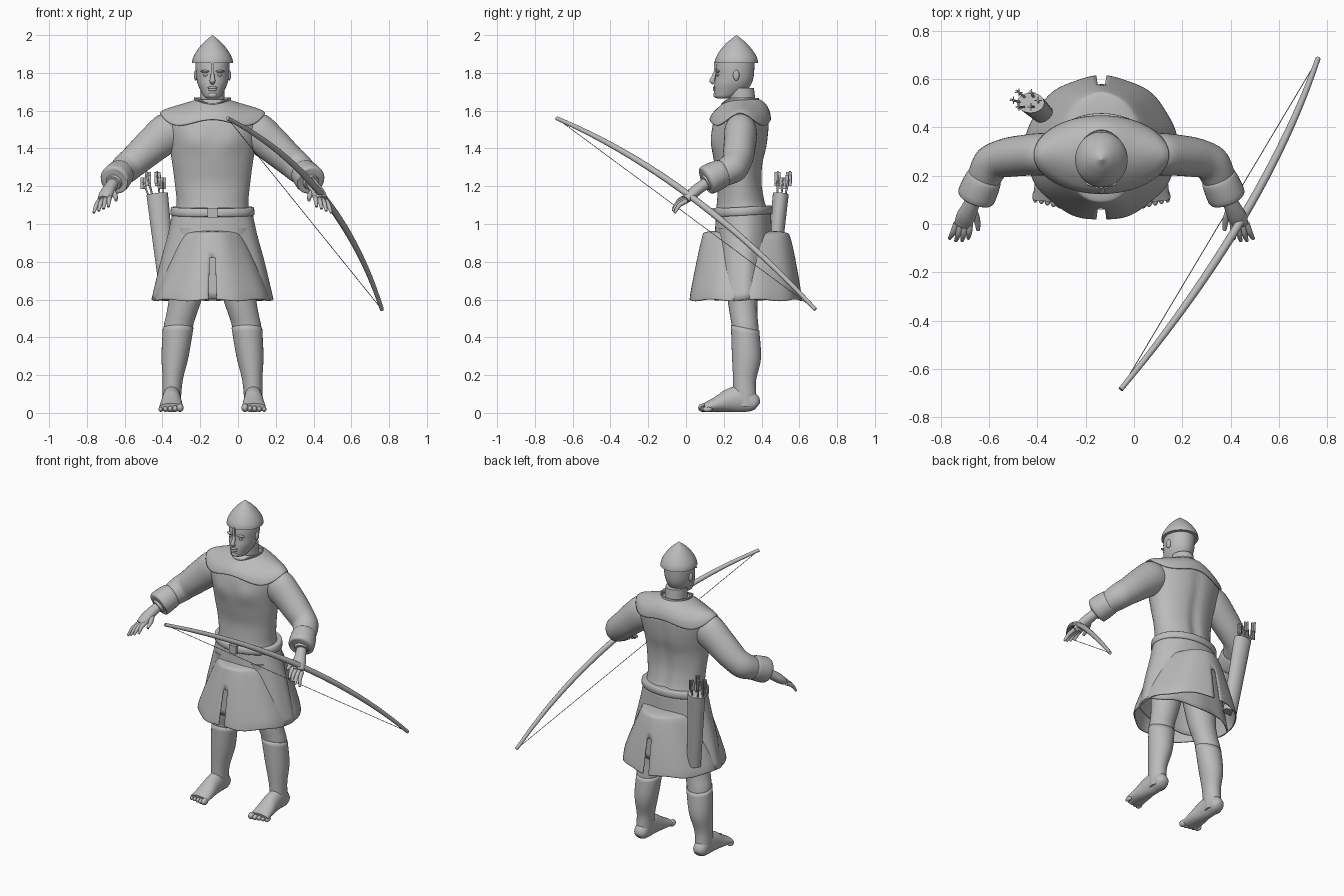
import bpy, bmesh, math
from mathutils import Vector as V

cube = bpy.data.objects.get("Cube")
if cube:
    bpy.data.objects.remove(cube)

CX = -0.135  # centre line of the body
stone = bpy.data.materials.new("plain grey")
stone.use_nodes = True
stone.diffuse_color = (0.5, 0.5, 0.5, 1)
stone.node_tree.nodes["Principled BSDF"].inputs["Base Color"].default_value = (0.5, 0.5, 0.5, 1)


def finish(name, bm, thick=0, angle=50):
    bmesh.ops.recalc_face_normals(bm, faces=bm.faces)
    me = bpy.data.meshes.new(name)
    bm.to_mesh(me)
    bm.free()
    me.materials.append(stone)
    ob = bpy.data.objects.new(name, me)
    bpy.context.collection.objects.link(ob)
    if thick:
        mod = ob.modifiers.new("thickness", "SOLIDIFY")
        mod.thickness = thick
    bpy.ops.object.select_all(action="DESELECT")
    ob.select_set(True)
    bpy.context.view_layer.objects.active = ob
    bpy.ops.object.shade_smooth_by_angle(angle=math.radians(angle))


def smooth_path(items, steps):
    """Catmull-Rom through tuples of vectors."""
    out, last = [], len(items) - 1
    for i in range(last):
        a, b, c, d = (items[max(0, min(last, k))] for k in (i - 1, i, i + 1, i + 2))
        for s in range(steps):
            t = s / steps
            out.append(tuple(0.5 * (2 * q + (r - p) * t + (2 * p - 5 * q + 4 * r - w) * t * t
                                    + (3 * q - p - 3 * r + w) * t ** 3)
                             for p, q, r, w in zip(a, b, c, d)))
    return out + [items[-1]]


def skin(name, sections, n=32, steps=4, cap=True, thick=0, shape=None, cut=None):
    """Skin elliptical sections given as (centre, half axis, half axis)."""
    bm = bmesh.new()
    rings = []
    secs = smooth_path(sections, steps)
    for k, (c, u, v) in enumerate(secs):
        ring = []
        for j in range(n):
            a = math.tau * j / n
            p = c + u * math.cos(a) + v * math.sin(a)
            if shape:
                p = shape(p, a, k / (len(secs) - 1))
            ring.append(bm.verts.new(p))
        rings.append(ring)
    for r, q in zip(rings, rings[1:]):
        for j in range(n):
            i = (j + 1) % n
            bm.faces.new((r[j], r[i], q[i], q[j]))
    if cap:
        bm.faces.new(rings[0])
        bm.faces.new(rings[-1])
    if cut:
        gone = [f for f in bm.faces if cut(f.calc_center_median())]
        bmesh.ops.delete(bm, geom=gone, context="FACES")
    finish(name, bm, thick)


def loft(name, rows, **kw):
    """Rows are (height, half width, front y, back y)."""
    skin(name, [(V((CX, (f + b) / 2, z)), V((w, 0, 0)), V((0, (b - f) / 2, 0)))
                for z, w, f, b in rows], **kw)


def tube(name, pts, radii, **kw):
    pts = [V(p) for p in pts]
    whole = (pts[-1] - pts[0]).normalized()
    ref = V((0, 1, 0)) if abs(whole.z) > 0.9 else V((0, 0, 1))
    secs = []
    for i, p in enumerate(pts):
        d = (pts[min(i + 1, len(pts) - 1)] - pts[max(i - 1, 0)]).normalized()
        u = d.cross(ref).normalized()
        r = radii[i] if isinstance(radii, list) else radii
        a, b = r if isinstance(r, tuple) else (r, r)
        secs.append((p, u * a, u.cross(d) * b))
    skin(name, secs, **kw)


def ball(name, c, size):
    bm = bmesh.new()
    bmesh.ops.create_uvsphere(bm, u_segments=16, v_segments=10, radius=1)
    for v in bm.verts:
        v.co = V(c) + V(v.co[i] * size[i] for i in range(3))
    finish(name, bm)


def box(name, c, size):
    bm = bmesh.new()
    bmesh.ops.create_cube(bm, size=1)
    for v in bm.verts:
        v.co = V(c) + V(v.co[i] * size[i] for i in range(3))
    finish(name, bm, angle=30)


# Torso with a muscled chest and a spine groove
def muscles(p, a, t):
    front = max(0, -math.sin(a))
    x, z = abs(p.x - CX), p.z
    pec = math.exp(-((x - 0.1) / 0.07) ** 2 - ((z - 1.44) / 0.06) ** 2)
    spine = max(0, math.sin(a)) * math.exp(-(x / 0.035) ** 2) * (1 - t)
    return p - V((0, 0.014 * pec * front + 0.02 * spine, 0))


loft("torso", [(1.085, .192, .16, .435), (1.13, .19, .165, .42), (1.22, .2, .168, .405),
               (1.32, .213, .15, .41), (1.41, .228, .137, .43), (1.5, .25, .138, .44),
               (1.56, .25, .152, .44), (1.605, .19, .185, .43), (1.645, .1, .21, .4)],
     n=64, shape=muscles)


# Shoulder mantle, its hem arched up at the middle of front and back
def drape(p, a, t):
    sag = math.sin(a) ** 2 * (0.035 + 0.19 * math.cos(a) ** 2)
    return p - V((0, 0, sag * t * t))


loft("shoulder_mantle", [(1.66, .085, .215, .39), (1.645, .13, .198, .415), (1.626, .195, .17, .434),
                         (1.606, .255, .14, .446), (1.588, .28, .124, .45)],
     n=64, cap=False, thick=0.006, shape=drape)
loft("collar", [(1.605, .085, .2, .4), (1.64, .09, .196, .39), (1.668, .1, .186, .385)],
     cap=False, thick=0.007, shape=lambda p, a, t: p - V((0, 0, 0.035 * t * max(0, -math.sin(a)) ** 3)))

# Head and helmet
loft("neck", [(1.58, .08, .22, .39), (1.64, .066, .225, .37), (1.72, .064, .22, .36)])
loft("head", [(1.665, .03, .165, .23), (1.675, .045, .152, .27), (1.70, .06, .149, .315),
              (1.74, .078, .15, .345), (1.78, .086, .156, .358), (1.83, .09, .158, .362),
              (1.87, .088, .165, .362)])
loft("helmet", [(1.852, .109, .152, .382), (1.88, .103, .158, .376), (1.92, .081, .181, .353),
                (1.96, .048, .216, .318), (1.985, .019, .247, .287), (2.0, .002, .265, .269)], n=48)
tube("nose", [(CX, .158, 1.815), (CX, .148, 1.785), (CX, .138, 1.757), (CX, .15, 1.745)],
     [.008, .01, .015, .01], n=16)
box("nose_guard", (CX, .151, 1.83), (.014, .008, .06))
ball("upper_lip", (CX, .151, 1.722), (.026, .009, .007))
ball("lower_lip", (CX, .152, 1.711), (.022, .009, .008))
ball("chin", (CX, .161, 1.683), (.025, .016, .016))
for side, s in (("left", 1), ("right", -1)):
    ball(side + "_eye", (CX + s * .035, .17, 1.788), (.015, .01, .007))
    ball(side + "_brow", (CX + s * .036, .168, 1.808), (.028, .013, .007))
    ball(side + "_ear", (CX + s * .088, .266, 1.787), (.011, .017, .028))

# Arms, cuffs, hands, legs and feet
for side, s in (("left", 1), ("right", -1)):
    def at(dx, y, z):
        return (CX + s * dx, y, z)

    tube(side + "_arm", [at(.17, .288, 1.505), at(.235, .289, 1.485), at(.31, .285, 1.425),
                         at(.4, .273, 1.345), at(.455, .25, 1.298), at(.49, .185, 1.262),
                         at(.527, .1, 1.215)],
         [(.075, .085), (.087, .104), (.085, .096), (.08, .084), (.077, .08), (.068, .068), (.04, .04)])
    tube(side + "_cuff", [at(.483, .195, 1.27), at(.488, .185, 1.267), at(.518, .115, 1.234),
                          at(.521, .105, 1.229)], [.064, .075, .079, .06])
    tube(side + "_palm", [at(.524, .11, 1.217), at(.543, .07, 1.19), at(.562, .03, 1.158),
                          at(.575, -.003, 1.13)], [(.03, .03), (.034, .03), (.039, .029), (.035, .022)])
    # Fingers, the outer ones hanging lower
    for i in range(4):
        k = i - 1.5
        root = V(at(.572 + .019 * k, .006 - .002 * k, 1.134 - .008 * k))
        tip = V(at(.59 + .026 * k, -.075 + .01 * abs(k), 1.075 - .011 * k))
        tube(f"{side}_finger_{i + 1}", [root, (root + tip) / 2 + V((0, -.008, .008)), tip],
             [.013, .012, .007], n=12)
    tube(side + "_thumb", [at(.535, .06, 1.178), at(.516, .02, 1.152), at(.51, -.025, 1.125)],
         [.018, .014, .008], n=12)

    leg = [(.98, .1, .3, .11, .13), (.75, .125, .3, .1, .1), (.6, .145, .3, .087, .08),
           (.52, .165, .305, .08, .073), (.45, .182, .313, .077, .071), (.3, .198, .32, .068, .073),
           (.18, .21, .31, .05, .057), (.09, .215, .312, .045, .056), (.03, .216, .318, .042, .05)]
    skin(side + "_leg", [(V(at(dx, y, z)), V((a, 0, 0)), V((0, b, 0))) for z, dx, y, a, b in leg])
    skin(side + "_stocking", [(V(at(dx, y, z)), V((a + .004, 0, 0)), V((0, b + .004, 0)))
                              for z, dx, y, a, b in leg[4:]], cap=False, thick=.003,
         shape=lambda p, a, t: p - V((0, 0, .015 * math.sin(a) * (1 - t))))
    tube(side + "_foot", [at(.217, .378, .036), at(.216, .36, .05), at(.216, .3, .075),
                          at(.217, .23, .066), at(.218, .17, .047), at(.22, .1, .028)],
         [(.025, .024), (.042, .046), (.047, .072), (.051, .062), (.058, .043), (.063, .024)])
    for i in range(5):
        big = .022 if i == 0 else .018 - .001 * i
        ball(f"{side}_toe_{i + 1}", at(.172 + .0255 * i, .09 + .006 * i, big + .005), (big * .85, .026, big))

# Belt and skirt
loft("belt", [(1.045, .213, .16, .45), (1.05, .222, .148, .458), (1.085, .22, .15, .458),
              (1.09, .21, .16, .45)], n=48, steps=2,
     shape=lambda p, a, t: p + V((0, 0, .008 * math.sin(a))))
box("belt_buckle", (CX, .145, 1.06), (.052, .02, .052))


def ripple(p, a, t):
    out = V((math.cos(a), math.sin(a), 0))
    return p + out * (.003 * t * math.sin(9 * a)) + V((0, 0, .005 * t * math.sin(7 * a)))


loft("skirt", [(1.06, .212, .16, .45), (.95, .235, .152, .452), (.8, .275, .148, .452),
               (.6, .322, .145, .455)], n=64, cap=False, thick=.008, shape=ripple)
loft("skirt_flaps", [(.965, .1, .17, .44), (.955, .15, .1, .53), (.925, .185, .083, .553),
                     (.78, .25, .05, .585), (.65, .302, .024, .607), (.597, .314, .016, .614)],
     n=96, cap=False, thick=.008, shape=ripple,
     cut=lambda c: abs(c.x - CX) < .019 and c.z < .83)

# Bow with its string
top, low = V((-.055, -.685, 1.56)), V((.762, .685, .547))
bend = V((.09, .015, .1))
limb = [top.lerp(low, i / 12) + bend * (4 * (i / 12) * (1 - i / 12)) for i in range(13)]
tube("bow", limb, [.0105 + .007 * math.sin(math.pi * i / 12) for i in range(13)], n=16, steps=2)
tube("bow_string", [top, low], .0018, n=6, steps=1)

# Quiver with arrows
base, mouth = V((-.372, .45, .66)), V((-.428, .502, 1.16))
axis = (mouth - base).normalized()
tube("quiver", [base, base.lerp(mouth, .5), mouth], [(.046, .036), (.052, .039), (.057, .042)], steps=3)
for i in range(6):
    a = math.tau * i / 6
    foot = mouth + V((.034 * math.cos(a), .02 * math.sin(a), -.04))
    end = foot + axis * (.125 + .018 * (i % 3)) + V((.022 * math.cos(a) - .012, .018 * math.sin(a), 0))
    tube(f"arrow_shaft_{i + 1}", [foot, end], .005, n=8, steps=1)
    mid = foot.lerp(end, .78)
    box(f"arrow_feather_{i + 1}", mid, (.032, .004, .06))
    box(f"arrow_cross_feather_{i + 1}", mid, (.004, .032, .06))
